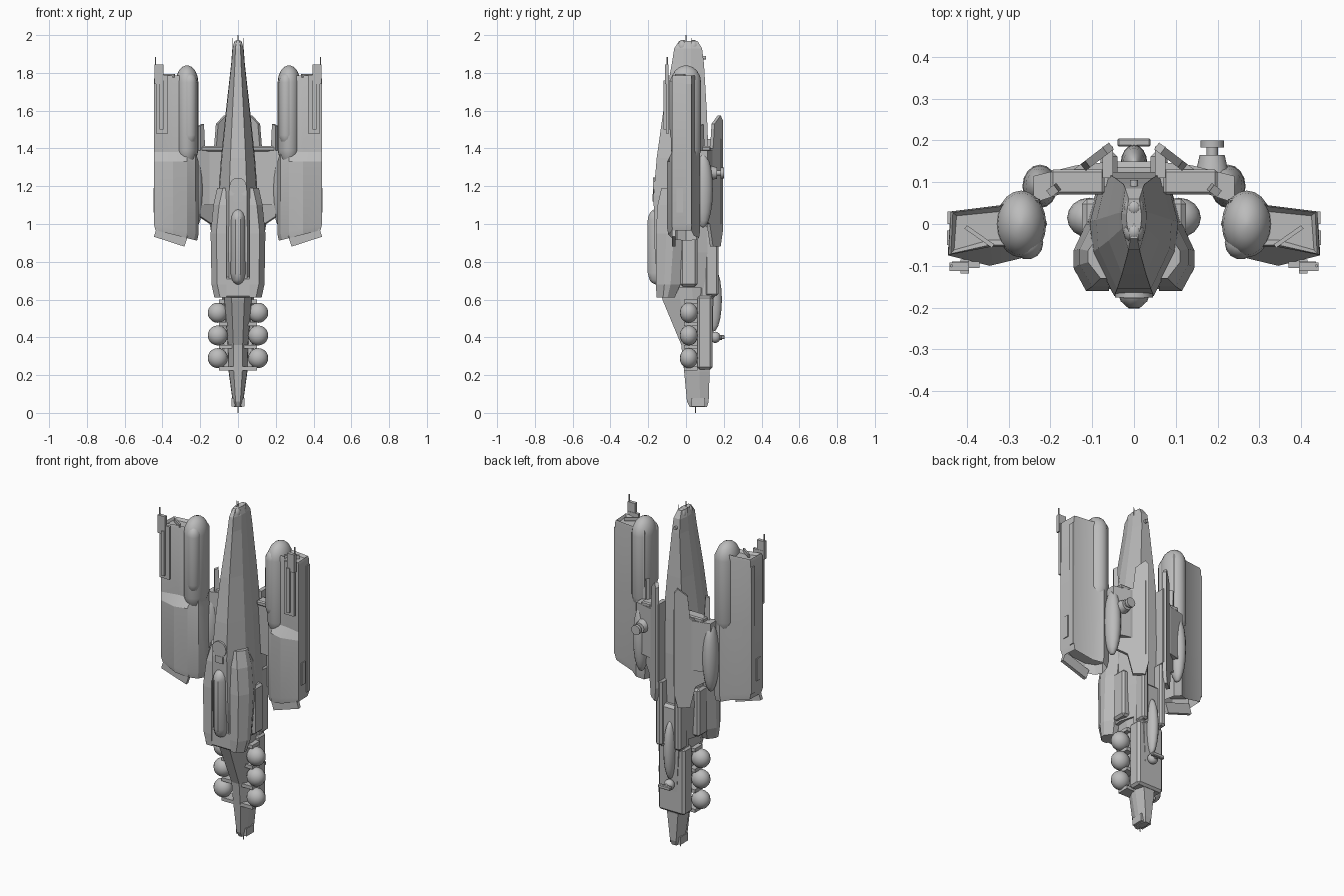
import bpy, bmesh, math
from mathutils import Vector, Matrix

cube = bpy.data.objects.get("Cube")
if cube:
    bpy.data.objects.remove(cube, do_unlink=True)

grey = bpy.data.materials.new("hull_grey")
grey.use_nodes = True
grey.diffuse_color = (0.5, 0.5, 0.5, 1)
grey.node_tree.nodes["Principled BSDF"].inputs["Base Color"].default_value = (0.5, 0.5, 0.5, 1)


def finish(name, bm, mirror=False, smooth=0, bevel=0):
    bmesh.ops.recalc_face_normals(bm, faces=bm.faces)
    me = bpy.data.meshes.new(name)
    bm.to_mesh(me)
    bm.free()
    me.materials.append(grey)
    ob = bpy.data.objects.new(name, me)
    bpy.context.collection.objects.link(ob)
    if bevel:
        mod = ob.modifiers.new("bevel", "BEVEL")
        mod.width = bevel
        mod.segments = 1
    if mirror:
        ob.modifiers.new("mirror", "MIRROR").use_clip = False
    if smooth:
        bpy.ops.object.select_all(action="DESELECT")
        ob.select_set(True)
        bpy.context.view_layer.objects.active = ob
        bpy.ops.object.shade_smooth_by_angle(angle=math.radians(smooth))
    return ob


def skin(bm, rings):
    loops = [[bm.verts.new(p) for p in ring] for ring in rings]
    n = len(loops[0])
    for a, b in zip(loops, loops[1:]):
        for i in range(n):
            j = (i + 1) % n
            bm.faces.new((a[i], a[j], b[j], b[i]))
    return bm.faces.new(loops[0][::-1]), bm.faces.new(loops[-1])


def loft(name, rings, **kw):
    bm = bmesh.new()
    skin(bm, rings)
    return finish(name, bm, **kw)


def box(name, lo, hi, turn=0, axis="Y", **kw):
    lo, hi = Vector(lo), Vector(hi)
    bm = bmesh.new()
    bmesh.ops.create_cube(bm, size=1)
    mat = Matrix.Translation((lo + hi) / 2) @ Matrix.Rotation(math.radians(turn), 4, axis)
    bm.transform(mat @ Matrix.Diagonal((*(hi - lo), 1)))
    return finish(name, bm, **kw)


def ball(name, loc, size, seg=16, **kw):
    bm = bmesh.new()
    bmesh.ops.create_uvsphere(bm, u_segments=seg, v_segments=seg // 2 + 2, radius=1)
    bm.transform(Matrix.Translation(loc) @ Matrix.Diagonal((*size, 1)))
    return finish(name, bm, smooth=40, **kw)


def rod(name, start, end, r1, r2=None, seg=12, **kw):
    a, b = Vector(start), Vector(end)
    bm = bmesh.new()
    bmesh.ops.create_cone(bm, cap_ends=True, segments=seg, radius1=r1,
                          radius2=r1 if r2 is None else r2, depth=(b - a).length)
    turn = (b - a).to_track_quat("Z", "Y").to_matrix().to_4x4()
    bm.transform(Matrix.Translation((a + b) / 2) @ turn)
    return finish(name, bm, smooth=35, **kw)


def capsule(name, x, y, rx, ry, z0, z1, dome, seg=20, **kw):
    rings = []
    steps = [(z0 + dome * (1 - math.cos(t)), math.sin(t)) for t in (0.15, 0.5, 0.9, 1.57)]
    steps += [(z1 - dome * (1 - math.cos(t)), math.sin(t)) for t in (1.57, 1.2, 0.8, 0.45, 0.1)]
    for z, s in steps:
        rings.append([(x + rx * s * math.cos(a * math.tau / seg),
                       y + ry * s * math.sin(a * math.tau / seg), z) for a in range(seg)])
    return loft(name, rings, smooth=40, **kw)


def hull_ring(z, w, front, back):
    # eight-sided section: narrow crest in front, wide flanks, chamfered back
    d = back - front
    half = [(w * .45, front), (w * .95, front + d * .35), (w, front + d * .6), (w * .7, back)]
    return [(x, y, z) for x, y in half] + [(-x, y, z) for x, y in half[::-1]]


# central fuselage, tapering to the nose
loft("fuselage", [hull_ring(*s) for s in (
    (.66, .1, -.15, .11), (.85, .112, -.165, .12), (1.15, .105, -.172, .125),
    (1.35, .09, -.155, .12), (1.6, .064, -.12, .11), (1.85, .036, -.075, .095),
    (1.93, .03, -.062, .085), (1.97, .018, -.035, .06))])
# tail boom
loft("tail_boom", [hull_ring(*s) for s in (
    (.03, .02, .02, .11), (.06, .028, .005, .12), (.22, .05, -.01, .125),
    (.36, .055, -.025, .14), (.6, .075, -.125, .145), (.72, .085, -.145, .14))])
box("tail_deck", (-.085, .06, .23), (.085, .14, .62), bevel=.012)
box("upper_deck", (-.075, .07, .6), (.075, .15, .86), bevel=.015)
box("deck_rail", (.04, .1, .62), (.08, .172, 1.0), mirror=True, bevel=.01)
ball("tail_blister", (0, .145, .6), (.032, .045, .17))
for i, z in enumerate((.235, .35, .47, .59)):
    box(f"tank_rack_{i+1}", (-.1, -.01, z - .01), (.1, .06, z + .01))
for i, z in enumerate((.29, .41, .53)):
    ball(f"tank_{i+1}", (.107, .015, z), (.053, .048, .053), mirror=True)
box("tail_skid", (.016, .03, .035), (.034, .1, .08), mirror=True)

# nose details
for i, y in enumerate((-.018, .04)):
    ball(f"nose_dome_{i+1}", (0, y, 1.94), (.026, .028, .035), 12)
rod("nose_antenna", (0, .0, 1.95), (0, .0, 2.0), .002, seg=6)
rod("nose_side_antenna", (.028, .03, 1.9), (.028, .03, 1.985), .0015, seg=6, mirror=True)
rod("tail_antenna", (0, .05, .0), (0, .05, .06), .002, seg=6)
rod("nose_sensor", (0, .08, 1.88), (0, .105, 1.88), .01)

# canopy ridge, hatch and chin
capsule("canopy_ridge", 0, -.155, .04, .05, .68, 1.08, .06, seg=10)
rod("front_hatch", (0, -.15, 1.2), (0, -.176, 1.2), .045, seg=16)
box("hatch_step", (-.025, -.178, 1.12), (.025, -.15, 1.16))
box("chin_plate", (-.075, -.155, .61), (.075, -.1, .72), bevel=.01)


# cheek pods along the lower fuselage
def cheek(z, x, y0, y1):
    d = y1 - y0
    return [(.06, y0, z), (x - .03, y0, z), (x, y0 + d * .35, z),
            (x, y0 + d * .6, z), (x - .03, y1, z), (.06, y1, z)]


loft("cheek_pod", [cheek(*s) for s in (
    (.61, .125, -.155, -.06), (.68, .14, -.16, -.03), (.95, .145, -.16, .0),
    (1.1, .13, -.15, .0), (1.19, .11, -.13, -.02))], mirror=True)
box("cheek_rear", (.07, -.03, .67), (.125, .06, .95), mirror=True, bevel=.012)

# engine nacelles, with slanted bottom and recessed exhaust
section = [(.44, .03), (.32, .045), (.27, .075), (.225, .06), (.208, .0),
           (.225, -.045), (.27, -.082), (.345, -.1), (.445, -.075)]


def nacelle_ring(z, slant=0, shrink=1, cut=0):
    ring = []
    for x, y in section:
        px = .33 + (x - .33) * shrink
        py = -.01 + (y + .01) * shrink
        if cut and x < .35:
            py = max(py, -.1 + cut)
            px = max(px, .225)
        ring.append((px, py, z + slant * (px - .21)))
    return ring


bm = bmesh.new()
bottom, top = skin(bm, [nacelle_ring(.91, .25, .93), nacelle_ring(.95, .2), nacelle_ring(1.33),
                        nacelle_ring(1.38, 0, 1, .045), nacelle_ring(1.77, 0, .99, .045),
                        nacelle_ring(1.785, 0, .94, .05)])
bmesh.ops.inset_region(bm, faces=[bottom], thickness=.014)
bmesh.ops.translate(bm, verts=bottom.verts, vec=(0, 0, .06))
bmesh.ops.inset_region(bm, faces=[top], thickness=.012)
bmesh.ops.translate(bm, verts=top.verts, vec=(0, 0, -.015))
finish("nacelle", bm, mirror=True, smooth=25)
capsule("nacelle_intake_dome", .27, .0, .06, .08, 1.3, 1.84, .09, mirror=True)
capsule("nacelle_front_tube", .255, -.045, .038, .04, 1.42, 1.8, .05, seg=14, mirror=True)
box("exhaust_flap", (.27, -.075, .905), (.44, -.055, .965), turn=-18, mirror=True)
box("outer_plate", (.37, -.105, 1.48), (.435, -.09, 1.79), mirror=True)
box("outer_pylon", (.395, -.118, 1.5), (.415, -.085, 1.76), mirror=True)
box("outer_fin", (.395, -.112, 1.74), (.442, -.092, 1.845), mirror=True)
rod("nacelle_antenna", (.437, -.1, 1.8), (.437, -.1, 1.885), .004, seg=6, mirror=True)
box("nacelle_top_bar", (.33, -.035, 1.775), (.41, -.025, 1.795), turn=35, axis="Z", mirror=True)
box("side_vent", (.436, -.05, 1.06), (.448, -.015, 1.19), mirror=True)
box("side_rail", (.43, .0, 1.0), (.446, .03, 1.74), mirror=True)
ball("nacelle_blister", (.225, .09, 1.18), (.042, .052, .2), mirror=True)

# blister turret, on the left nacelle only
rod("turret_base", (.187, .12, 1.27), (.187, .165, 1.27), .04, .03)
rod("turret_neck", (.187, .16, 1.27), (.187, .19, 1.27), .014)
rod("turret_head", (.187, .183, 1.27), (.187, .2, 1.27), .028)

# tail turret
rod("tail_turret_neck", (0, .13, .4), (0, .19, .4), .013)
box("tail_turret_head", (-.04, .185, .39), (.04, .205, .412), bevel=.004)
ball("tail_turret_ball", (0, .155, .4), (.03, .028, .03), 12)


# wing roots joining hull and nacelles
def wing_ring(z, trim=0):
    return [(.05, .09, z), (.05, .15, z), (.14, .14 - trim, z), (.24, .115 - trim, z),
            (.24, .05, z), (.15, .08, z)]


loft("wing_root", [wing_ring(1.1), wing_ring(1.39)], mirror=True)
box("wing_spar", (.07, .07, 1.385), (.2, .13, 1.412), mirror=True, bevel=.006)

# diagonal back flaps, notched at the top
flap = [(0, .96), (.1, .88), (.45, .88), (.6, 1.0), (1, 1.04), (1, 1.52), (.88, 1.53),
        (.84, 1.4), (.45, 1.4), (.38, 1.53), (.1, 1.575), (0, 1.55)]
start, span, thick = Vector((.06, .195, 0)), Vector((.15, -.115, 0)), Vector((.012, .016, 0))
loft("back_flap", [[start + span * t + Vector((0, 0, z)) - thick * k for t, z in flap]
                   for k in (0, 1)], mirror=True)
box("flap_hinge", (.05, .11, 1.0), (.075, .185, 1.45), mirror=True)
